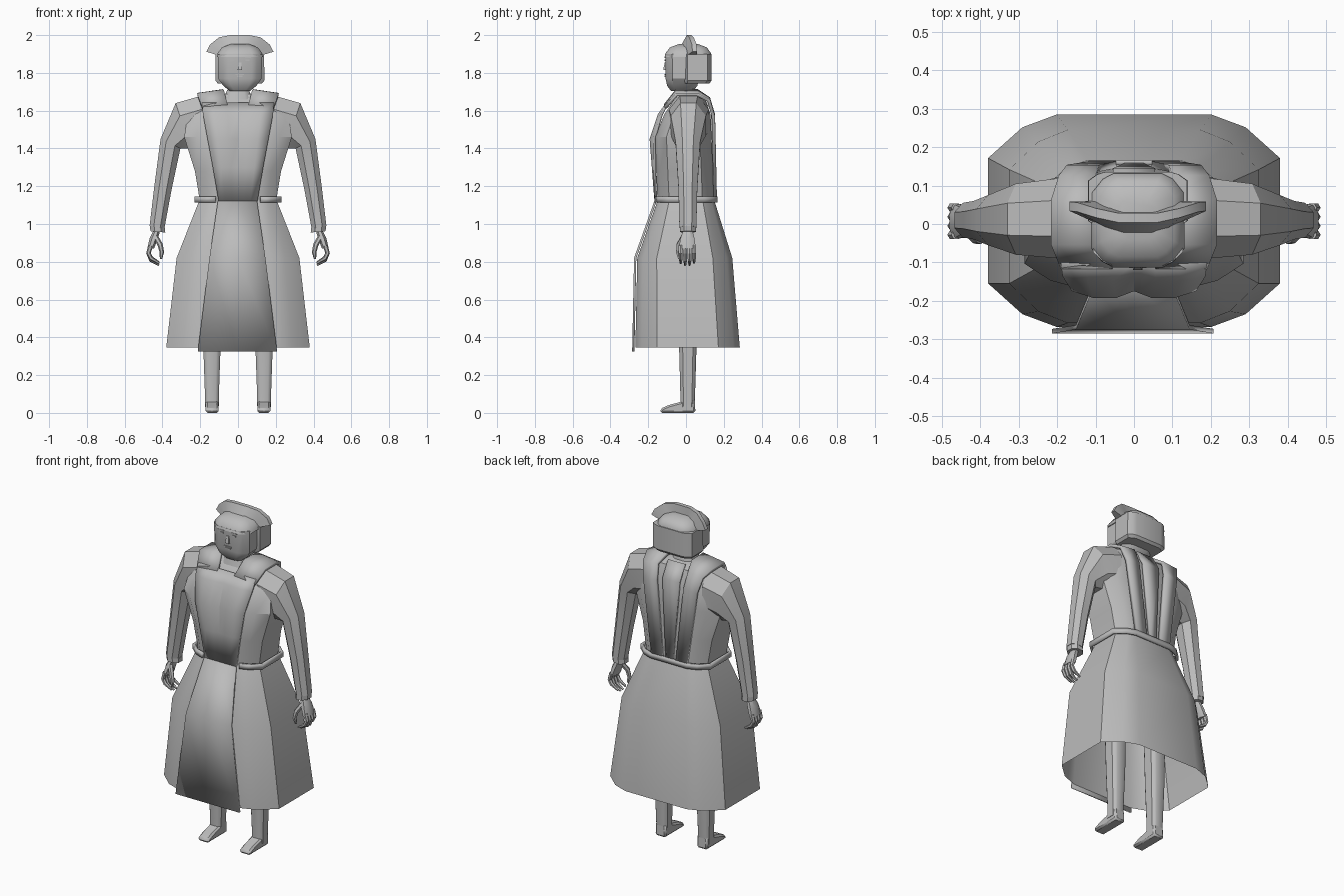
import bpy, bmesh, math
from mathutils import Vector

cube = bpy.data.objects.get("Cube")
if cube:
    bpy.data.objects.remove(cube, do_unlink=True)

grey = bpy.data.materials.new("plain grey")
grey.use_nodes = True
tone = (0.5, 0.5, 0.5, 1)
grey.diffuse_color = tone
grey.node_tree.nodes["Principled BSDF"].inputs["Base Color"].default_value = tone


def surface(name, rows, closed=True, caps=True, thick=0, bevel=0, pair=False, angle=30):
    """Skin equal-length rows of points; pair also makes the mirrored copy."""
    for side, label in ((1, "left_"), (-1, "right_")) if pair else ((1, ""),):
        bm = bmesh.new()
        grid = [[bm.verts.new((side * p[0], p[1], p[2])) for p in row] for row in rows]
        n = len(grid[0])
        for a, b in zip(grid, grid[1:]):
            for i in range(n if closed else n - 1):
                j = (i + 1) % n
                bm.faces.new((a[i], a[j], b[j], b[i]))
        if closed and caps:
            bm.faces.new(grid[0][::-1])
            bm.faces.new(grid[-1])
        bmesh.ops.recalc_face_normals(bm, faces=bm.faces)
        mesh = bpy.data.meshes.new(label + name)
        bm.to_mesh(mesh)
        bm.free()
        mesh.materials.append(grey)
        ob = bpy.data.objects.new(label + name, mesh)
        bpy.context.collection.objects.link(ob)
        if thick:
            mod = ob.modifiers.new("thickness", "SOLIDIFY")
            mod.thickness, mod.offset = thick, 0
        if bevel:
            mod = ob.modifiers.new("soft edge", "BEVEL")
            mod.width, mod.segments = bevel, 1
        bpy.ops.object.select_all(action="DESELECT")
        ob.select_set(True)
        bpy.context.view_layer.objects.active = ob
        bpy.ops.object.shade_smooth_by_angle(angle=math.radians(angle))


def ring(hx, y0, y1, z, cx=0, cut=1):
    """Rounded rectangle of twelve points, running from front left round the back."""
    cy, hy = (y0 + y1) / 2, (y1 - y0) / 2
    right = [(1 - .47 * cut, -1), (1 - .235 * cut, -1 + .12 * cut), (1, -1 + .41 * cut)]
    half = right + [(x, -y) for x, y in right[::-1]]
    full = half + [(-x, y) for x, y in half[::-1]]
    return [(cx + x * hx, cy + y * hy, z) for x, y in full]


def rings(rows, **kw):
    return [ring(*r, **kw) for r in rows]


def tube(name, path, radii, sides=6, **kw):
    """Tapered tube along a path."""
    path = [Vector(p) for p in path]
    rows = []
    for i, p in enumerate(path):
        d = path[min(i + 1, len(path) - 1)] - path[max(i - 1, 0)]
        u = d.cross(Vector((0, 1, 0))).normalized()
        v = d.cross(u).normalized()
        rows.append([p + radii[i] * (u * math.cos(t) + v * math.sin(t))
                     for t in (math.tau * k / sides for k in range(sides))])
    surface(name, rows, **kw)


def box(name, x, y, z, sx, sy, sz, **kw):
    surface(name, [[(x + a * sx / 2, y + b * sy / 2, z + c * sz / 2)
                    for a, b in ((-1, -1), (1, -1), (1, 1), (-1, 1))] for c in (-1, 1)], **kw)


# Coat body and skirt
surface("bodice", rings([(.2, -.15, .148, 1.11), (.228, -.158, .143, 1.28), (.285, -.165, .135, 1.46),
                         (.265, -.115, .13, 1.58), (.21, -.06, .1, 1.665), (.07, -.05, .05, 1.69)]))
surface("skirt", rings([(.38, -.268, .285, .345), (.325, -.258, .245, .82), (.205, -.15, .15, 1.125)]),
        caps=False)
surface("belt", rings([(.225, -.16, .16, 1.115), (.225, -.16, .16, 1.145)]), closed=False, thick=.014)

# Front bib and skirt panel
bib = [(1.12, .102, -.16, 0), (1.3, .132, -.174, .008), (1.45, .16, -.186, .018),
       (1.58, .185, -.142, .012), (1.64, .19, -.098, 0)]
surface("front_bib", [[(f * w, y + (dip if f in (-1, 0, 1) else 0), z) for f in (-1, -.65, -.3, 0, .3, .65, 1)]
                      for z, w, y, dip in bib], closed=False, thick=.014)
panel = [(1.125, .103, -.16), (.82, .148, -.269), (.325, .21, -.279)]
surface("front_skirt_panel", [[(f * w - .003, y, z) for f in (-1, 0, 1)] for z, w, y in panel],
        closed=False, thick=.012)

# Shoulder straps running over and down the back, with a centre back panel
strap = [(.055, .19, -.11, 1.628, 1.615), (.075, .215, -.05, 1.705, 1.685), (.08, .215, .06, 1.705, 1.685),
         (.1, .195, .12, 1.665, 1.655), (.09, .175, .145, 1.58, 1.57), (.045, .115, .155, 1.13, 1.13)]
surface("shoulder_strap", [[(a, y, za), (b, y, zb)] for a, b, y, za, zb in strap],
        closed=False, thick=.018, pair=True)
back = [(.055, .085, 1.69), (.055, .138, 1.6), (.022, .154, 1.13)]
surface("back_panel", [[(-w, y, z), (w, y, z)] for w, y, z in back], closed=False, thick=.014)


# Sleeves: each section given by its outer and inner points and its depth
def section(xo, zo, xi, zi, y0, y1):
    cy, hy = (y0 + y1) / 2, (y1 - y0) / 2
    shape = ((0, .45), (.28, 1), (.72, 1), (1, .45), (1, -.45), (.72, -1), (.28, -1), (0, -.45))
    return [(xo + (xi - xo) * t, cy + hy * s, zo + (zi - zo) * t) for t, s in shape]


surface("sleeve", [section(*s) for s in (
    (.19, 1.68, .19, 1.42, -.09, .12), (.33, 1.64, .25, 1.4, -.08, .105), (.41, 1.45, .305, 1.4, -.055, .075),
    (.443, 1.2, .352, 1.18, -.04, .06), (.468, .99, .39, .975, -.035, .055))], pair=True)
surface("cuff", [section(*s) for s in (
    (.466, .99, .386, .98, -.033, .053), (.464, .962, .385, .955, -.033, .053))], pair=True)

# Hands
surface("palm", [section(*s) for s in (
    (.448, .965, .412, .965, -.015, .035), (.468, .925, .425, .92, -.03, .045),
    (.48, .87, .445, .87, -.038, .052))], pair=True)
for i, drop in enumerate((.01, 0, 0, .012)):
    y = -.028 + i * .0235
    tube(f"finger_{i + 1}", [(.463, y, .885), (.474, y, .845), (.46, y, .808 + drop), (.418, y, .783 + drop)],
         (.013, .012, .011, .006), pair=True)
tube("thumb", [(.435, -.015, .93), (.412, -.038, .89), (.403, -.042, .85), (.408, -.036, .815)],
     (.014, .014, .012, .006), pair=True)

# Legs and feet
surface("leg", rings([(.036, -.03, .045, .03), (.037, -.03, .048, .1), (.045, -.036, .055, .33),
                      (.055, -.05, .06, .95)], cx=.138), pair=True)
foot = [(.05, 0), (-.135, 0), (-.135, .022), (-.09, .042), (-.03, .058), (.0, .075), (.046, .075)]
surface("foot", [[(x, y, z) for y, z in foot] for x in (.102, .172)], bevel=.01, pair=True)

# Neck and collar
surface("neck", rings([(.05, -.045, .045, 1.66), (.047, -.04, .045, 1.76)], cx=.008))
surface("collar", rings([(.075, -.068, .06, 1.66), (.058, -.055, .05, 1.71)]))

# Head, hair and cap, set very slightly to the left
mid = .01
surface("face", rings([(.055, -.08, .04, 1.705), (.088, -.1, .06, 1.732), (.115, -.108, .07, 1.77),
                       (.117, -.11, .07, 1.9)], cx=mid))
surface("hair", rings([(.118, -.012, .125, 1.745), (.13, -.015, .136, 1.76), (.128, -.015, .136, 1.9)],
                      cx=mid, cut=.75))
surface("cap", rings([(.122, -.113, .13, 1.885), (.118, -.108, .132, 1.905), (.095, -.085, .11, 1.935),
                      (.05, -.04, .065, 1.952)], cx=mid), angle=45)

# Upright frill over the cap
arc = [(.178, 1.912, .112, 1.892, .012), (.158, 1.95, .105, 1.912, .01), (.11, 1.988, .075, 1.935, -.005),
       (.05, 2.0, .035, 1.945, -.018)]
arc = [(-a, b, -c, d, e) for a, b, c, d, e in arc] + arc[::-1]
surface("cap_frill", [[(mid + xi, y - .008, zi), (mid + xi, y + .048, zi),
                       (mid + xo, y + .046, zo), (mid + xo, y + .022, zo)] for xo, zo, xi, zi, y in arc])

# Facial features
for s in (-1, 1):
    label = "left" if s > 0 else "right"
    box(label + "_brow", mid + s * .043, -.108, 1.881, .034, .01, .005)
    box(label + "_eye", mid + s * .041, -.108, 1.866, .022, .01, .008)
surface("nose", [[(mid + a * w, y, z) for a, y in ((-1, -.1), (-1, f), (1, f), (1, -.1))]
                 for w, f, z in ((.012, -.12, 1.815), (.011, -.119, 1.825), (.007, -.112, 1.856))])
box("upper_lip", mid, -.108, 1.792, .046, .012, .006)
box("lower_lip", mid, -.107, 1.782, .03, .012, .006)
